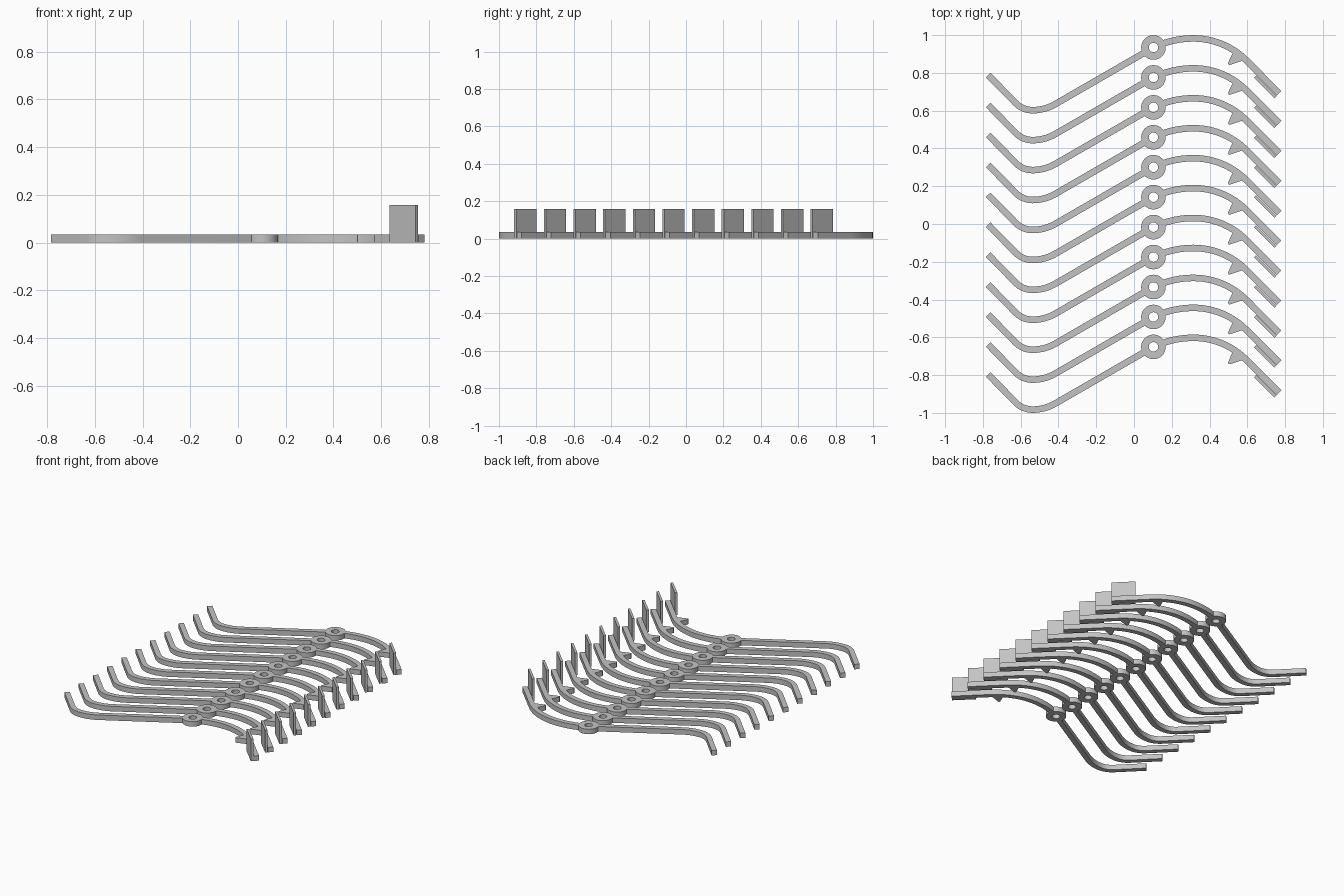
import bpy, bmesh, math
from math import sin, cos, radians

if "Cube" in bpy.data.objects:
    bpy.data.objects.remove(bpy.data.objects["Cube"], do_unlink=True)

COUNT, PITCH = 11, 0.1585      # number of levers and spacing along y
T, W = 0.035, 0.0345           # lever thickness and arm width
PIVOT = (0.103, 0.142)
RING_R, HOLE_R = 0.065, 0.025

grey = bpy.data.materials.new("satin_grey")
grey.use_nodes = True
grey.diffuse_color = (0.55, 0.55, 0.55, 1)
grey.node_tree.nodes["Principled BSDF"].inputs["Base Color"].default_value = (0.55, 0.55, 0.55, 1)


def loft(name, sections, closed=False):
    """Skin equal-sized sections; cap the ends unless the loop is closed."""
    bm = bmesh.new()
    rings = [[bm.verts.new(p) for p in s] for s in sections]
    n = len(rings[0])
    pairs = list(zip(rings, rings[1:]))
    if closed:
        pairs.append((rings[-1], rings[0]))
    else:
        bm.faces.new(rings[0])
        bm.faces.new(rings[-1])
    for a, b in pairs:
        for i in range(n):
            j = (i + 1) % n
            bm.faces.new((a[i], a[j], b[j], b[i]))
    bmesh.ops.recalc_face_normals(bm, faces=bm.faces)
    mesh = bpy.data.meshes.new(name)
    bm.to_mesh(mesh)
    bm.free()
    mesh.materials.append(grey)
    ob = bpy.data.objects.new(name, mesh)
    bpy.context.collection.objects.link(ob)
    bpy.ops.object.select_all(action='DESELECT')
    ob.select_set(True)
    bpy.context.view_layer.objects.active = ob
    bpy.ops.object.shade_smooth_by_angle(angle=radians(30))
    return ob


def strip(name, pts, width, height):
    """Flat bar of rectangular section following a path in plan."""
    sections = []
    for i, (x, y) in enumerate(pts):
        x0, y0 = pts[max(i - 1, 0)]
        x1, y1 = pts[min(i + 1, len(pts) - 1)]
        d = math.hypot(x1 - x0, y1 - y0)
        nx, ny = -(y1 - y0) / d * width / 2, (x1 - x0) / d * width / 2
        sections.append([(x + nx, y + ny, 0), (x - nx, y - ny, 0),
                         (x - nx, y - ny, height), (x + nx, y + ny, height)])
    return loft(name, sections)


def arc(cx, cy, r, a0, a1, n):
    return [(cx + r * cos(radians(a0 + (a1 - a0) * i / n)),
             cy + r * sin(radians(a0 + (a1 - a0) * i / n))) for i in range(n + 1)]


parts = []

# Long arm: straight tip, valley bend, straight rise to the pivot
VX, VY = -0.537, -0.19
long_path = [(-0.772, -0.004)]
long_path += arc(VX, VY + 0.125, 0.125, 225, 270, 8)
long_path += arc(VX, VY + 0.241, 0.241, 270, 300, 8)[1:]
long_path.append((PIVOT[0] - 0.06 * cos(radians(30)), PIVOT[1] - 0.06 * sin(radians(30))))
parts.append(strip("long_arm", long_path, W, T))

# Short arm: crest and straight falling tip
CX, CY = 0.315, 0.19
short_path = arc(CX, CY - 0.492, 0.492, 112.5, 90, 8)
short_path += arc(CX, CY - 0.394, 0.394, 90, 45, 12)[1:]
short_path.append((0.768, -0.100))
parts.append(strip("short_arm", short_path, W, T))

# Pivot ring with a through hole
ring = []
for i in range(40):
    c, s = cos(math.tau * i / 40), sin(math.tau * i / 40)
    ring.append([(PIVOT[0] + r * c, PIVOT[1] + r * s, z)
                 for r, z in ((RING_R, 0), (RING_R, T), (HOLE_R, T), (HOLE_R, 0))])
parts.append(loft("pivot_ring", ring, closed=True))

# Small tooth under the short arm
tooth = [(0.527, 0.122), (0.511, 0.090), (0.498, 0.060), (0.500, 0.051),
         (0.508, 0.050), (0.574, 0.072), (0.572, 0.098)]
parts.append(loft("tooth", [[(x, y, z) for x, y in tooth] for z in (0, T)]))

# Upright finger plate against the outer side of the tip
parts.append(strip("finger_plate", [(0.641, -0.0125), (0.749, -0.1205)], 0.016, 0.157))

# Repeat the lever along y
for part in parts:
    base = part.name
    for k in range(COUNT):
        ob = part if k == 0 else part.copy()
        if k:
            bpy.context.collection.objects.link(ob)
        ob.name = f"{base}_{k + 1}"
        ob.location.y = (k - (COUNT - 1) / 2) * PITCH
